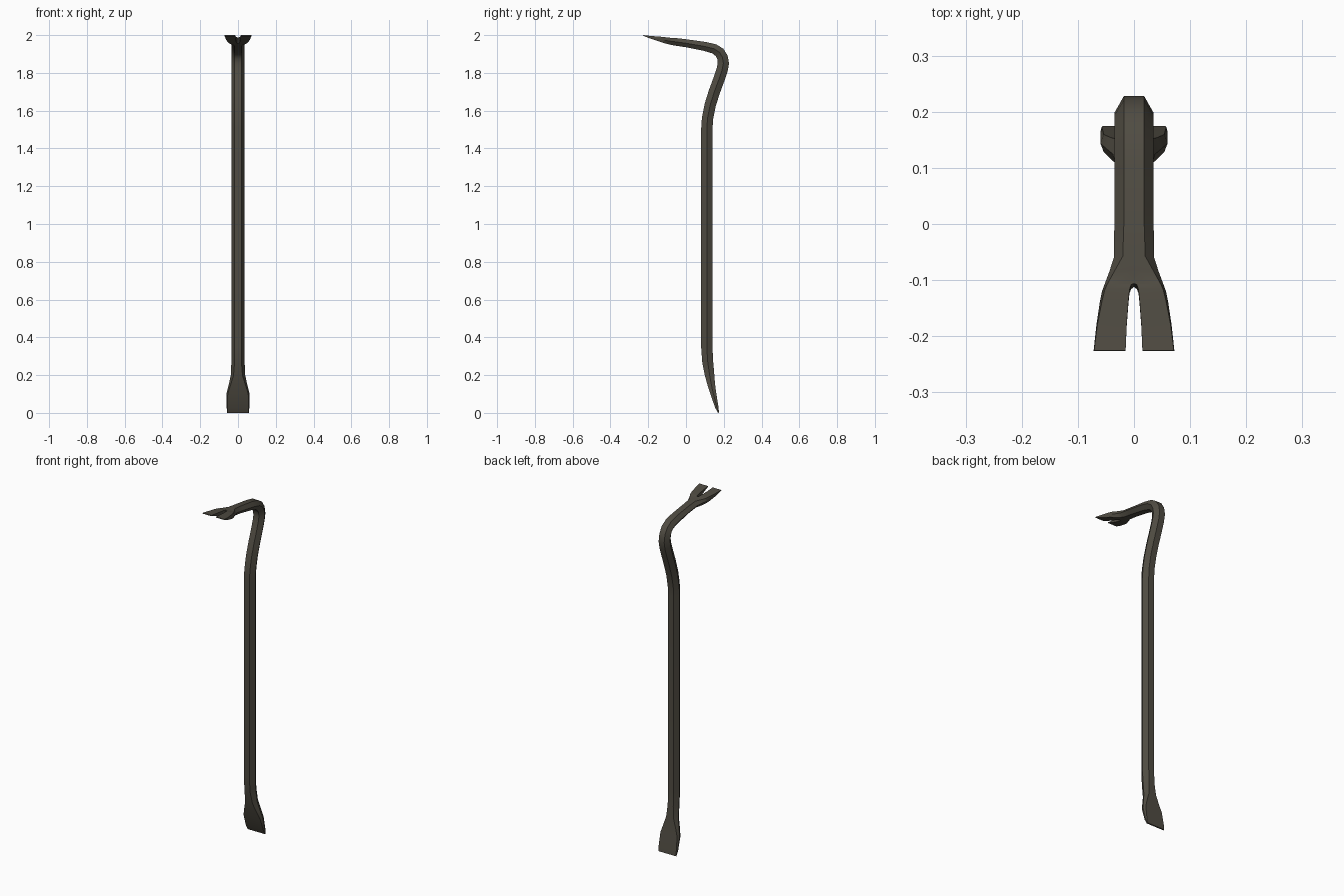
import bpy, bmesh, math
from mathutils import Vector

steel = bpy.data.materials.new("dark olive steel")
steel.diffuse_color = (0.080, 0.072, 0.055, 1)

# Stations along the bar: y, z, half thickness, half width, flat half width, slot half width
H = (0.035, 0.018, 0)                        # plain hexagonal stock
stations = [
    (0.172, 0.001, 0.003, 0.058, 0.056, 0),  # chisel foot
    (0.163, 0.030, 0.009, 0.060, 0.057, 0),
    (0.144, 0.105, 0.016, 0.060, 0.054, 0),
    (0.134, 0.150, 0.020, 0.049, 0.040, 0),
    (0.125, 0.200, 0.025, 0.038, 0.024, 0),
    (0.115, 0.270, 0.029, *H),
    (0.110, 0.350, 0.030, *H),               # straight shaft
    (0.110, 1.500, 0.030, *H),
    (0.114, 1.560, 0.030, *H),               # gooseneck
    (0.128, 1.630, 0.030, *H),
    (0.150, 1.700, 0.030, *H),
    (0.174, 1.765, 0.030, *H),
    (0.191, 1.815, 0.030, *H),
    (0.198, 1.850, 0.030, *H),
    (0.193, 1.882, 0.029, *H),
    (0.178, 1.908, 0.028, *H),
    (0.150, 1.927, 0.026, *H),
    (0.100, 1.940, 0.024, *H),
    (0.000, 1.957, 0.021, *H),
    (-0.060, 1.965, 0.020, 0.036, 0.020, 0),  # claw
    (-0.085, 1.968, 0.018, 0.044, 0.034, 0),
    (-0.109, 1.972, 0.016, 0.053, 0.047, 0),
    (-0.112, 1.973, 0.016, 0.054, 0.048, 0.005),
    (-0.120, 1.975, 0.015, 0.057, 0.052, 0.008),
    (-0.140, 1.979, 0.013, 0.061, 0.057, 0.010),
    (-0.180, 1.987, 0.008, 0.067, 0.065, 0.013),
    (-0.226, 1.998, 0.002, 0.072, 0.071, 0.015),
]

# Loft one half of the bar, then mirror it
bm = bmesh.new()
rings = []
for i, (y, z, t, w, b, slot) in enumerate(stations):
    p = stations[max(i - 1, 0)]
    n = stations[min(i + 1, len(stations) - 1)]
    tangent = Vector((0, n[0] - p[0], n[1] - p[1])).normalized()
    normal = Vector((0, tangent.z, -tangent.y))
    rings.append([bm.verts.new(Vector((x, y, z)) + normal * s * t)
                  for x, s in ((slot, 1), (b, 1), (w, 0), (b, -1), (slot, -1))])
for i in range(len(rings) - 1):
    r, q = rings[i], rings[i + 1]
    for k in range(4):
        bm.faces.new((r[k], r[k + 1], q[k + 1], q[k]))
    if stations[i + 1][5] > 0:               # inner wall of the nail slot
        bm.faces.new((r[4], r[0], q[0], q[4]))
bm.faces.new(rings[0][::-1])
bm.faces.new(rings[-1])
bmesh.ops.recalc_face_normals(bm, faces=bm.faces)
mesh = bpy.data.meshes.new("crowbar")
bm.to_mesh(mesh)
bm.free()

# Make sure the open half shell faces outward (test on a shaft side face)
side = max(mesh.polygons, key=lambda f: f.area if f.center.x > 0.02 else 0)
if side.normal.x < 0:
    mesh.flip_normals()
mesh.materials.append(steel)
bar = bpy.data.objects.new("crowbar", mesh)
bpy.context.collection.objects.link(bar)
bpy.context.view_layer.objects.active = bar
bar.select_set(True)
mirror = bar.modifiers.new("mirror", 'MIRROR')
mirror.merge_threshold = 0.0001
bpy.ops.object.modifier_apply(modifier=mirror.name)
bpy.ops.object.shade_smooth_by_angle(angle=math.radians(35))
